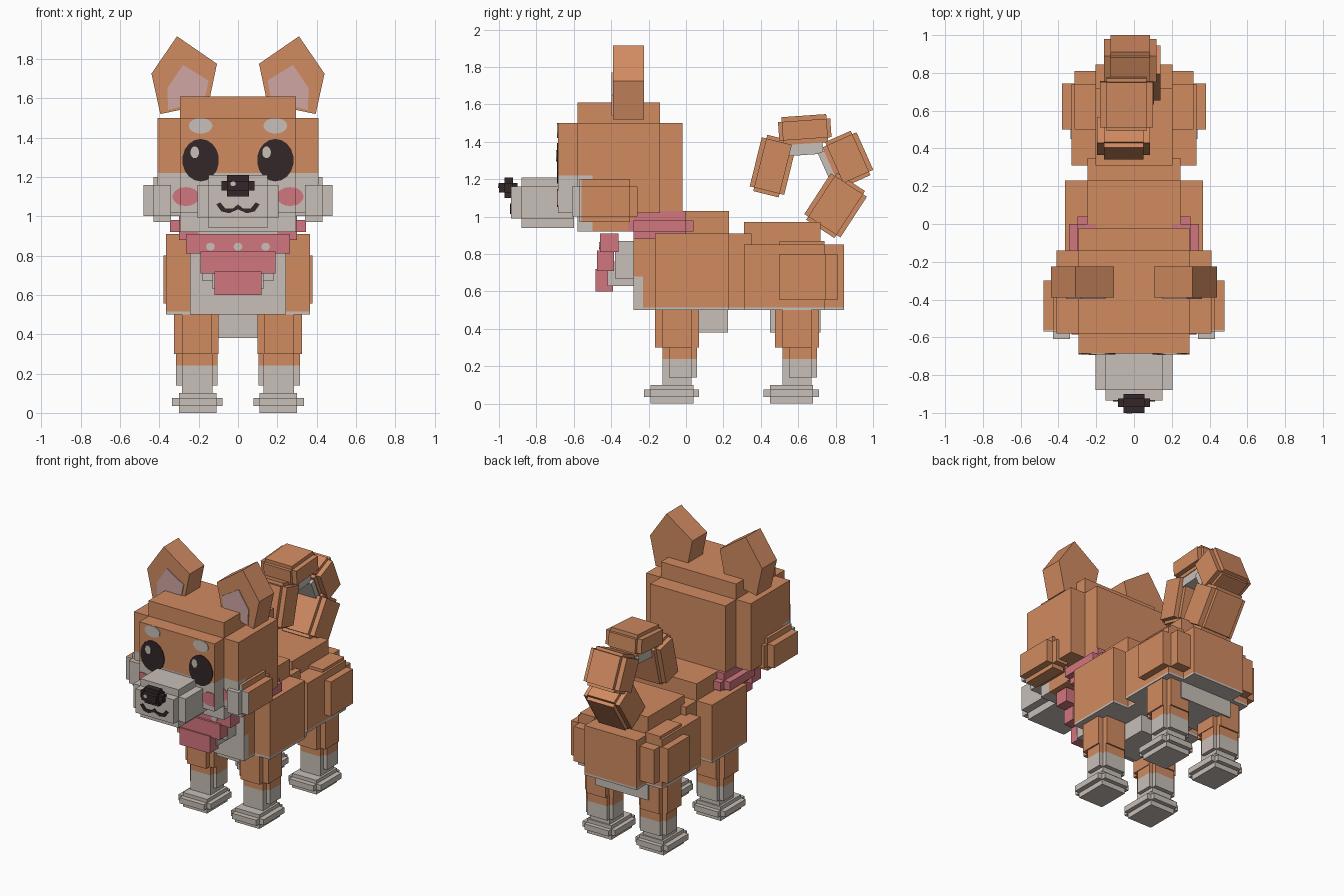
import bpy, bmesh
from math import radians
from mathutils import Matrix, Vector

cube = bpy.data.objects.get("Cube")
if cube:
    bpy.data.objects.remove(cube)


def material(name, rgb):
    m = bpy.data.materials.new(name)
    m.use_nodes = True
    m.diffuse_color = (*rgb, 1)
    bsdf = next(n for n in m.node_tree.nodes if n.type == 'BSDF_PRINCIPLED')
    bsdf.inputs["Base Color"].default_value = (*rgb, 1)
    bsdf.inputs["Roughness"].default_value = 0.9
    return m


ORANGE = material("orange fur", (.64, .26, .12))
CREAM = material("cream fur", (.58, .52, .475))
PINK = material("pink cloth", (.64, .18, .21))
DARK = material("dark brown", (.034, .019, .021))
INNER = material("inner ear pink", (.62, .38, .36))


def finish(name, bm, mats, rule=None, mirror=False):
    """Make an object; with mirror, make a left (+x) and a right copy."""
    for s in (1, -1) if mirror else (0,):
        b = bm.copy()
        if s == -1:
            bmesh.ops.scale(b, vec=(-1, 1, 1), verts=b.verts)
        bmesh.ops.recalc_face_normals(b, faces=b.faces)
        if rule:
            for f in b.faces:
                f.material_index = int(rule(f.calc_center_median(), f.normal))
        label = {1: "left_", -1: "right_", 0: ""}[s] + name
        me = bpy.data.meshes.new(label)
        b.to_mesh(me)
        b.free()
        for m in mats:
            me.materials.append(m)
        bpy.context.collection.objects.link(bpy.data.objects.new(label, me))
    bm.free()


def blocks(name, boxes, *mats, rule=None, cuts=(), mirror=False, matrix=None):
    """Overlapping boxes (x0, x1, y0, y1, z0, z1), cut along (axis, value) planes."""
    bm = bmesh.new()
    for x0, x1, y0, y1, z0, z1 in boxes:
        mid = Vector((x0 + x1, y0 + y1, z0 + z1)) / 2
        size = Matrix.Diagonal((x1 - x0, y1 - y0, z1 - z0, 1))
        bmesh.ops.create_cube(bm, size=1, matrix=Matrix.Translation(mid) @ size)
    for axis, value in cuts:
        no = Vector((0, 0, 0))
        no[axis] = 1
        bmesh.ops.bisect_plane(bm, geom=bm.verts[:] + bm.edges[:] + bm.faces[:],
                               plane_co=no * value, plane_no=no)
    if matrix:
        bm.transform(matrix)
    finish(name, bm, mats, rule, mirror)


def prism(name, outline, y0, y1, mat, mirror=False):
    """Outline in x and z, extruded along y."""
    bm = bmesh.new()
    face = bm.faces.new([bm.verts.new((x, y0, z)) for x, z in outline])
    out = bmesh.ops.extrude_face_region(bm, geom=[face])
    moved = [v for v in out["geom"] if isinstance(v, bmesh.types.BMVert)]
    bmesh.ops.translate(bm, vec=(0, y1 - y0, 0), verts=moved)
    finish(name, bm, [mat], mirror=mirror)


def spot(name, x, z, rx, rz, y, mat, mirror=False, lo=-1, hi=1):
    """Thin oval plate facing the front, clamped to lo..hi in x."""
    bm = bmesh.new()
    at = (Matrix.Translation((x, y, z)) @ Matrix.Diagonal((rx, 1, rz, 1))
          @ Matrix.Rotation(radians(90), 4, 'X'))
    bmesh.ops.create_cone(bm, cap_ends=True, segments=18, radius1=1, radius2=1,
                          depth=.009, matrix=at)
    for v in bm.verts:
        v.co.x = min(max(v.co.x, lo), hi)
    bmesh.ops.remove_doubles(bm, verts=bm.verts, dist=.0005)
    finish(name, bm, [mat], mirror=mirror)


# Head, with a cream lower face
blocks("head", [(-.41, .41, -.58, -.14, 1.02, 1.5),
                (-.295, .295, -.685, -.02, 1.02, 1.5),
                (-.295, .295, -.58, -.14, .92, 1.61)], ORANGE, CREAM,
       cuts=[(2, 1.22), (1, -.5)], rule=lambda c, n: c.y < -.5 and c.z < 1.22)
blocks("cheek", [(.28, .48, -.57, -.3, 1.0, 1.16),
                 (.34, .43, -.61, -.26, 1.0, 1.16),
                 (.34, .43, -.57, -.3, .97, 1.2)], ORANGE, CREAM, mirror=True,
       cuts=[(1, -.56)], rule=lambda c, n: c.y < -.56)
blocks("muzzle", [(-.205, .205, -.88, -.6, .99, 1.16),
                  (-.15, .15, -.935, -.6, .99, 1.16),
                  (-.15, .15, -.88, -.6, .94, 1.21)], CREAM)
blocks("nose", [(-.085, .085, -.97, -.925, 1.13, 1.18),
                (-.055, .055, -1, -.9, 1.13, 1.18),
                (-.055, .055, -.97, -.925, 1.1, 1.21)], DARK)
spot("nose_shine", -.025, 1.165, .014, .012, -1, CREAM)
prism("mouth", [(0, 1.06), (.025, 1.04), (.065, 1.04), (.09, 1.07), (.11, 1.06),
                (.085, 1.025), (.045, 1.015), (0, 1.035)], -.941, -.934, DARK, True)

# Painted face details
spot("eye", .19, 1.285, .093, .108, -.686, DARK, True)
for side, x in (("right", -.22), ("left", .145)):
    spot(side + "_eye_shine", x, 1.325, .022, .03, -.690, CREAM)
spot("brow", .19, 1.46, .06, .04, -.686, CREAM, True)
spot("inner_blush", .265, 1.1, .068, .048, -.686, PINK, True, hi=.295)
spot("outer_blush", .265, 1.1, .068, .048, -.581, PINK, True, lo=.295)

# Ears
prism("ear", [(.44, 1.725), (.31, 1.915), (.107, 1.775), (.15, 1.57), (.395, 1.52)],
      -.39, -.225, ORANGE, True)
prism("inner_ear", [(.36, 1.65), (.28, 1.77), (.15, 1.69), (.17, 1.59), (.355, 1.54)],
      -.397, -.389, INNER, True)

# Collar and neckerchief
blocks("collar", [(.2, .345, -.28, 0, .92, .98), (.2, .3, -.31, .04, .92, .98),
                  (.2, .3, -.28, 0, .88, 1.03)], PINK, mirror=True)
blocks("neckerchief", [(-.265, .265, -.46, -.36, .81, .91),
                       (-.19, .19, -.475, -.385, .71, .82),
                       (-.12, .12, -.485, -.39, .6, .72)], PINK)
for i in (-1, 0, 1):
    spot("neckerchief_dot_%d" % (i + 2), .14 * i, .845, .022, .02, -.461, CREAM)

# Body
blocks("chest", [(-.365, .365, -.165, .23, .5, .91), (-.245, .245, -.28, .35, .5, .91),
                 (-.245, .245, -.28, .23, .5, 1.03)], ORANGE, CREAM,
       cuts=[(2, .515), (2, .68), (1, -.23)],
       rule=lambda c, n: c.z < .515 or c.y < -.275 or (c.y < -.23 and c.z < .68))
blocks("chest_fluff", [(-.13, .13, -.42, -.26, .63, .76),
                       (-.18, .18, -.38, -.26, .67, .87)], CREAM)
blocks("rump", [(-.33, .33, .31, .74, .5, .85), (-.205, .205, .31, .845, .5, .85),
                (-.205, .205, .31, .72, .5, .97)], ORANGE, CREAM,
       cuts=[(2, .515)], rule=lambda c, n: c.z < .515)
blocks("haunch", [(.2, .38, .5, .745, .555, .8), (.2, .315, .47, .81, .555, .8),
                  (.2, .315, .5, .74, .52, .87)], ORANGE, mirror=True)
blocks("belly", [(-.125, .125, -.1, .225, .38, .52),
                 (-.205, .205, .45, .72, .38, .52)], CREAM)

# Legs and paws, the same front and back
for end, y in (("front", 0), ("rear", .64)):
    shift = Matrix.Translation((0, y, 0))
    blocks(end + "_leg", [(.1, .325, -.125, .03, .3, .53), (.135, .285, -.165, .07, .3, .53),
                          (.105, .315, -.09, .03, .14, .31), (.13, .285, -.125, .06, .14, .31),
                          (.13, .285, -.125, .03, .09, .15)],
           ORANGE, CREAM, cuts=[(2, .24)], rule=lambda c, n: c.z < .24,
           mirror=True, matrix=shift)
    blocks(end + "_paw", [(.08, .335, -.19, .04, .035, .075), (.11, .3, -.225, .07, .035, .075),
                          (.11, .3, -.19, .04, 0, .1)], CREAM, mirror=True, matrix=shift)

# Curled tail: tilted crossed blocks (x, y, z, tilt, half length, half depth)
tail = [("base", 0, .80, 1.06, -33, .15, .115), ("back", -.02, .865, 1.31, 24, .13, .10),
        ("top", -.04, .635, 1.465, 94, .14, .075), ("tip", -.055, .465, 1.27, -14, .155, .095)]
for part, x, y, z, tilt, h, d in tail:
    place = Matrix.Translation((x, y, z)) @ Matrix.Rotation(radians(tilt), 4, 'X')
    blocks("tail_" + part, [(-.14, .14, -d + .025, d - .025, -h + .02, h - .02),
                            (-.105, .105, -d, d, -h + .02, h - .02),
                            (-.105, .105, -d + .025, d - .025, -h, h)], ORANGE, matrix=place)
    if part in ("back", "top"):
        inner = -d if part == "back" else d
        depth = (-.035, .01) if part == "back" else (-.01, .06)
        sign = Matrix.Translation((0, -inner if part == "top" else inner, 0))
        flip = (-depth[1], -depth[0]) if part == "top" else depth
        blocks("tail_" + part + "_underside", [(-.1, .1, *flip, -.09, .09)], CREAM,
               matrix=place @ sign)
